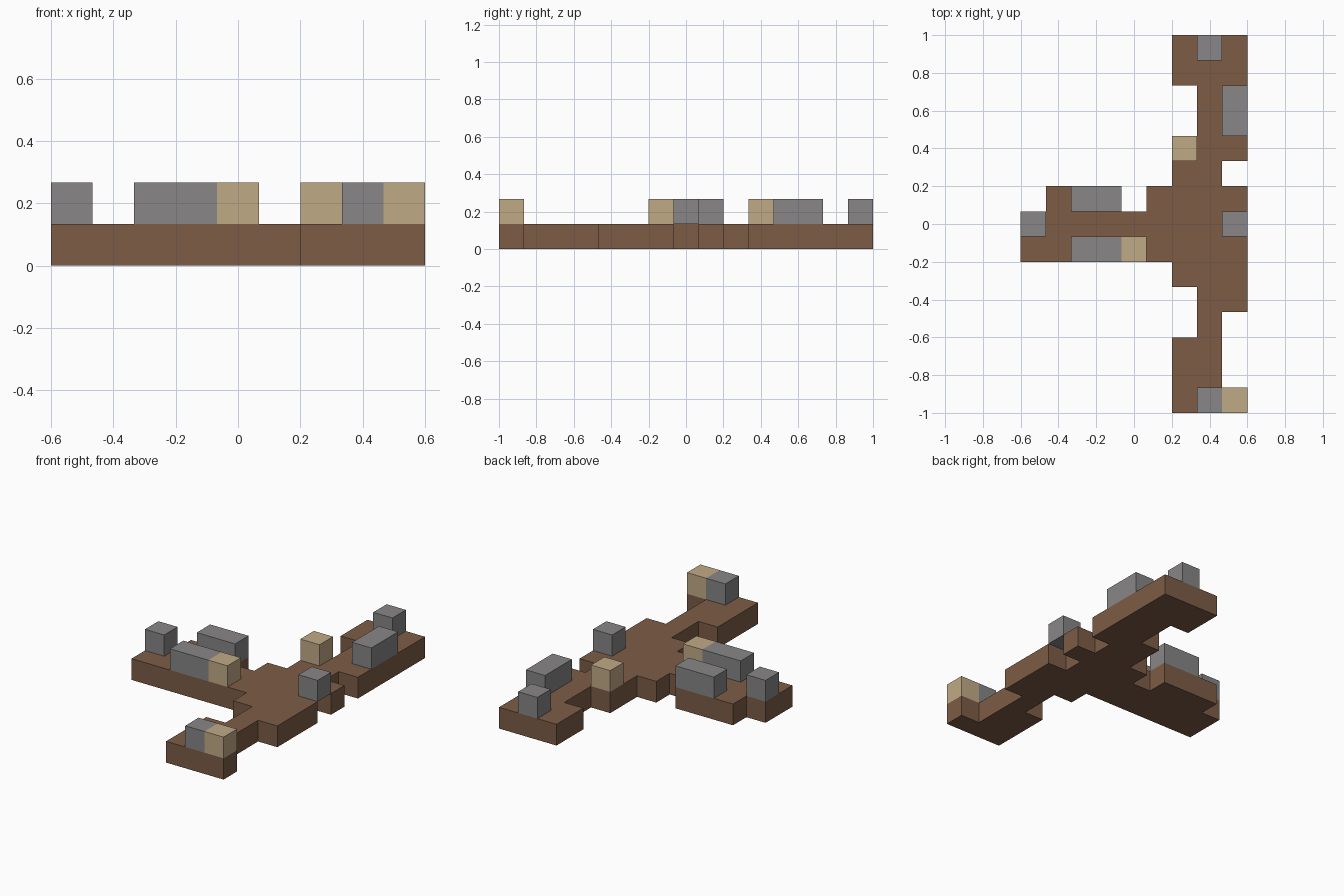
import bpy
import bmesh
from mathutils import Vector

cube = bpy.data.objects.get("Cube")
if cube:
    bpy.data.objects.remove(cube, do_unlink=True)

CELL = 2 / 15

# Floor plan, back row first: # is ground, . is empty
PLAN = """
......###
......###
.......##
.......##
......###
......##.
.###.####
########.
#########
......###
.......##
.......#.
......##.
......##.
......###
""".split()


def material(name, rgb):
    mat = bpy.data.materials.new(name)
    mat.use_nodes = True
    mat.diffuse_color = (*rgb, 1)
    mat.node_tree.nodes["Principled BSDF"].inputs["Base Color"].default_value = (*rgb, 1)
    return mat


brown = material("earth_brown", (0.205, 0.107, 0.061))
grey = material("stone_grey", (0.246, 0.238, 0.238))
tan = material("sand_tan", (0.527, 0.402, 0.238))


def corner(col, row, z=0):
    """Grid corner, counted from the left column and the front row."""
    return Vector((col * CELL - 0.6, row * CELL - 1, z * CELL))


def finish(name, bm, mat):
    bmesh.ops.recalc_face_normals(bm, faces=bm.faces)
    mesh = bpy.data.meshes.new(name)
    bm.to_mesh(mesh)
    bm.free()
    mesh.materials.append(mat)
    obj = bpy.data.objects.new(name, mesh)
    bpy.context.collection.objects.link(obj)


# Ground slab: merge the plan cells into one outline and extrude it
bm = bmesh.new()
for row, line in enumerate(reversed(PLAN)):
    for col, mark in enumerate(line):
        if mark == "#":
            steps = ((0, 0), (1, 0), (1, 1), (0, 1))
            bm.faces.new([bm.verts.new(corner(col + i, row + j)) for i, j in steps])
bmesh.ops.remove_doubles(bm, verts=bm.verts, dist=0.001)
result = bmesh.ops.extrude_face_region(bm, geom=bm.faces[:], use_keep_orig=True)
top = [v for v in result["geom"] if isinstance(v, bmesh.types.BMVert)]
bmesh.ops.translate(bm, verts=top, vec=(0, 0, CELL))
bmesh.ops.recalc_face_normals(bm, faces=bm.faces)
bmesh.ops.dissolve_limit(bm, angle_limit=0.01, verts=bm.verts, edges=bm.edges)
finish("ground_slab", bm, brown)


# Blocks standing one cell above the ground
def block(name, mat, col, row, wide=1, deep=1):
    bm = bmesh.new()
    bmesh.ops.create_cube(bm, size=1)
    size = Vector((wide, deep, 1)) * CELL
    bmesh.ops.scale(bm, verts=bm.verts, vec=size)
    bmesh.ops.translate(bm, verts=bm.verts, vec=corner(col, row, 1) + size / 2)
    finish(name, bm, mat)


block("back_stone", grey, 7, 14)
block("back_side_stone", grey, 8, 11, deep=2)
block("middle_side_stone", grey, 8, 7)
block("front_stone", grey, 7, 0)
block("arm_end_stone", grey, 0, 7)
block("arm_back_stone", grey, 2, 8, wide=2)
block("arm_front_stone", grey, 2, 6, wide=2)
block("arm_sand_block", tan, 4, 6)
block("back_sand_block", tan, 6, 10)
block("front_sand_block", tan, 8, 0)
